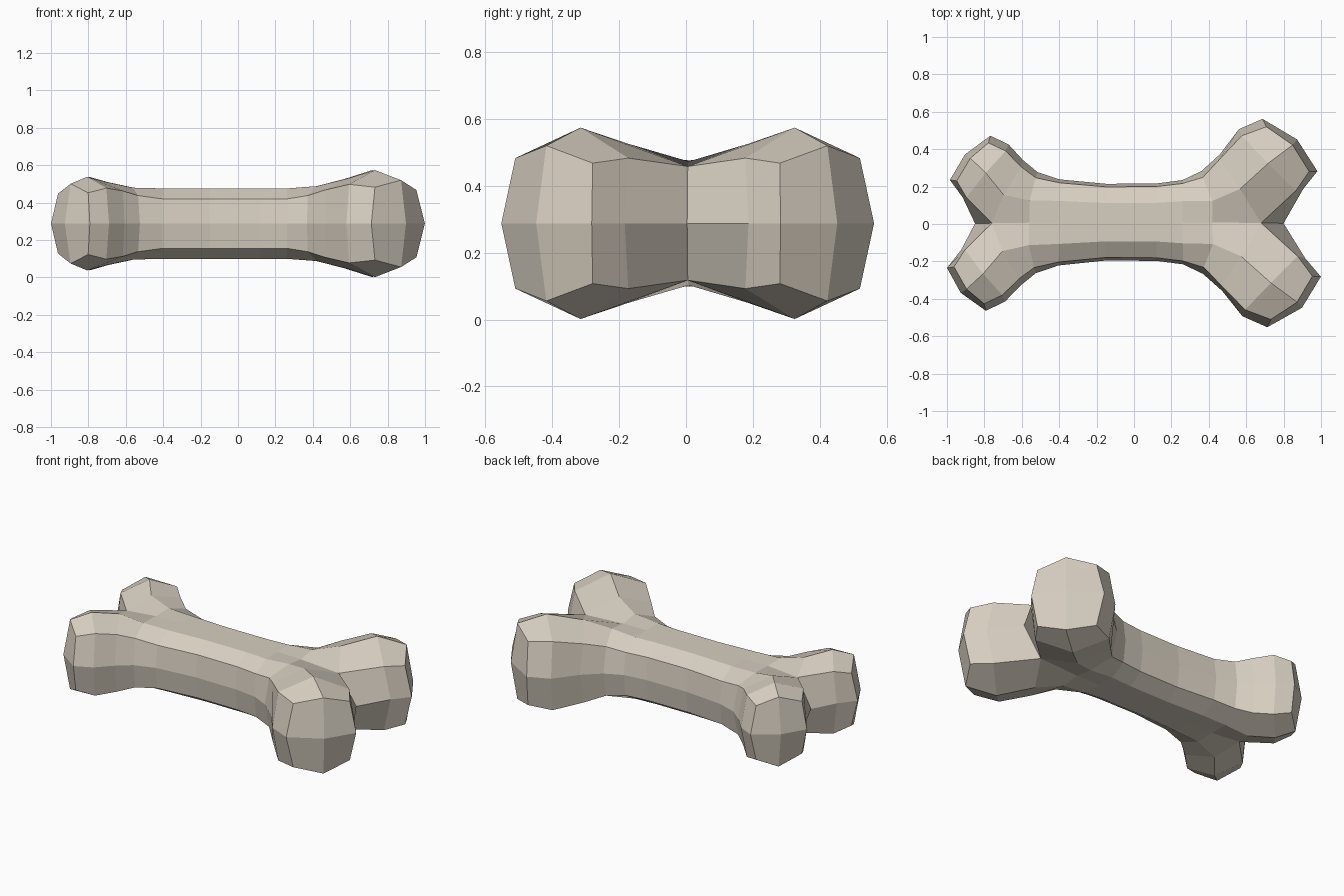
import bpy, bmesh

if "Cube" in bpy.data.objects:
    bpy.data.objects.remove(bpy.data.objects["Cube"])

MID_Z = 0.2875   # height of the horizontal symmetry plane

# Each ring of the upper back quarter: centre/inner edge, ridge, shoulder, side
# (x, y, height above the middle plane). Rings run from the shaft outwards.
LEFT = [
    [(-.56, 0, .188), (-.56, .12, .192), (-.53, .24, .15), (-.52, .27, 0)],
    [(-.76, 0, .17), (-.70, .15, .222), (-.61, .30, .175), (-.60, .335, 0)],
    [(-.90, .14, .19), (-.80, .27, .25), (-.695, .385, .19), (-.68, .42, 0)],
    [(-.955, .23, .16), (-.885, .35, .213), (-.79, .43, .165), (-.78, .468, 0)],
]
RIGHT = [
    [(.42, 0, .185), (.42, .115, .20), (.37, .24, .15), (.365, .275, 0)],
    [(.68, 0, .17), (.57, .18, .238), (.46, .335, .18), (.465, .365, 0)],
    [(.87, .175, .195), (.725, .32, .286), (.585, .465, .21), (.57, .50, 0)],
    [(.945, .28, .18), (.86, .42, .232), (.72, .515, .195), (.70, .557, 0)],
]
# Middle line of each lobe's inner side (crotch, bulge, cap) and its cap centre
LEFT_INNER, LEFT_TIP = [(-.85, 0, 0), (-.92, .14, 0), (-.992, .235, 0)], (-.915, .37, 0)
RIGHT_INNER, RIGHT_TIP = [(.80, 0, 0), (.91, .185, 0), (.99, .282, 0)], (.885, .45, 0)


def shaft_ring(x, half_width):
    return [(x, 0, .188), (x, half_width * .5, .188),
            (x, half_width * .92, .132), (x, half_width, 0)]


def quarter_faces():
    faces = []
    # skin over the top and outer side
    shaft = [shaft_ring(x, w) for x, w in ((-.4, .23), (-.15, .205), (.12, .207), (.26, .225))]
    rings = LEFT[::-1] + shaft + RIGHT
    for a, b in zip(rings, rings[1:]):
        for i in range(3):
            faces.append((a[i], a[i + 1], b[i + 1], b[i]))
    # inner sides and end caps of the lobes
    for lobe, inner, tip in ((LEFT, LEFT_INNER, LEFT_TIP), (RIGHT, RIGHT_INNER, RIGHT_TIP)):
        tops = [ring[0] for ring in lobe[1:]]
        for i in range(2):
            faces.append((tops[i], tops[i + 1], inner[i + 1], inner[i]))
        cap = lobe[-1]
        faces.append((tip, cap[1], cap[0], inner[-1]))
        faces.append((tip, cap[1], cap[2], cap[3]))
    return faces


# Bone: mirror the quarter over both planes and weld it
bm = bmesh.new()
for side in (1, -1):
    for up in (1, -1):
        for face in quarter_faces():
            bm.faces.new([bm.verts.new((x, y * side, z * up + MID_Z)) for x, y, z in face])
bmesh.ops.remove_doubles(bm, verts=bm.verts, dist=0.0005)
# slight hand-made unevenness: front a little longer, shaft a little off centre
for v in bm.verts:
    x, y = v.co.x, v.co.y
    v.co.x = x * (1 - .033 * y)
    v.co.y = y + .01 * max(0, 1 - x * x)
bmesh.ops.recalc_face_normals(bm, faces=bm.faces)

mesh = bpy.data.meshes.new("bone")
bm.to_mesh(mesh)
bm.free()
bone = bpy.data.objects.new("bone", mesh)
bpy.context.collection.objects.link(bone)

ivory = bpy.data.materials.new("bone ivory")
ivory.diffuse_color = (.68, .62, .53, 1)
ivory.use_nodes = True
ivory.node_tree.nodes["Principled BSDF"].inputs["Base Color"].default_value = ivory.diffuse_color
mesh.materials.append(ivory)
